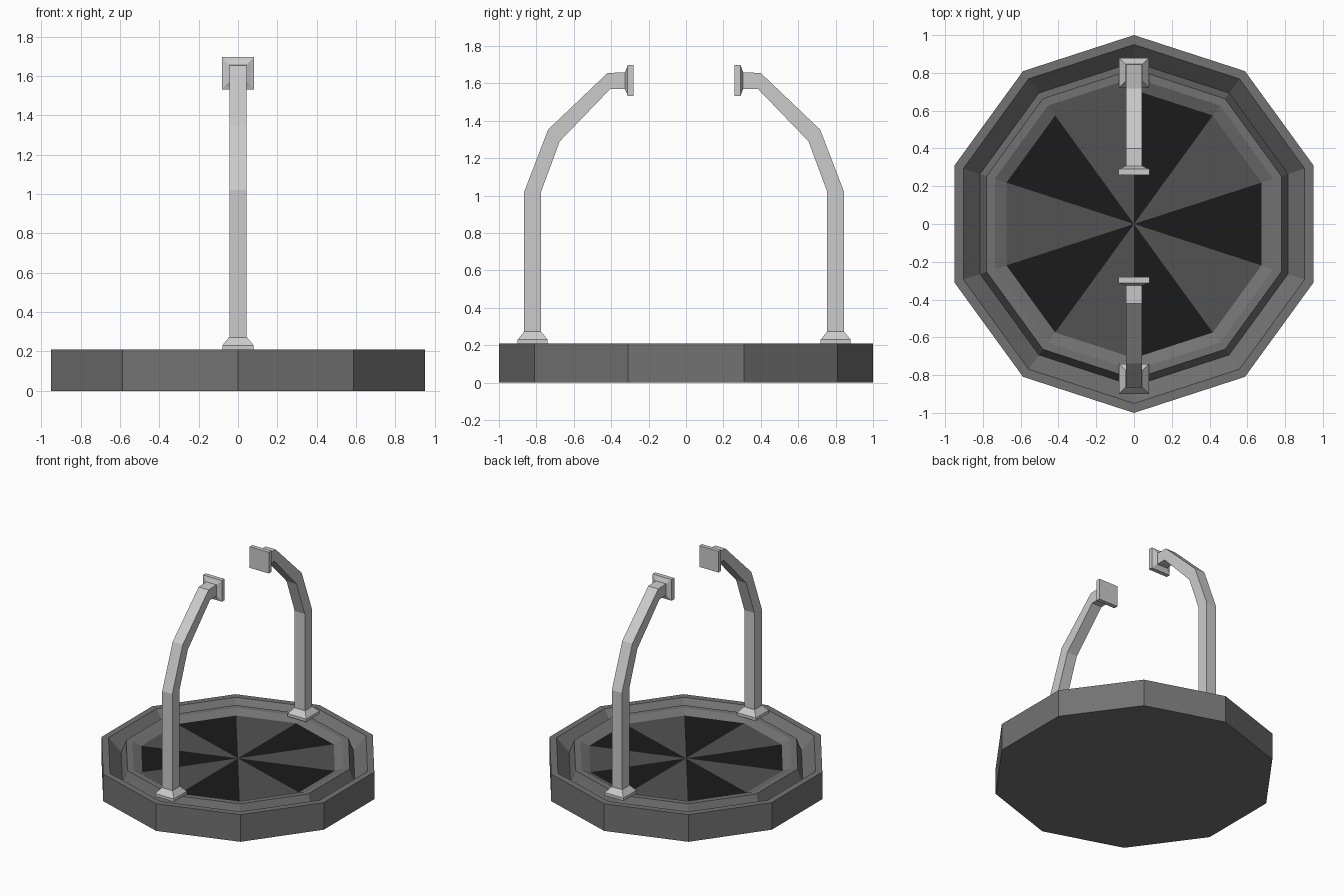
import bpy, bmesh
from math import sin, cos, pi

if "Cube" in bpy.data.objects:
    bpy.data.objects.remove(bpy.data.objects["Cube"])

SIDES = 10
MID_Y = -0.01   # plane the two arms mirror about


def material(name, value):
    m = bpy.data.materials.new(name)
    m.diffuse_color = (value, value, value, 1)
    m.use_nodes = True
    m.node_tree.nodes["Principled BSDF"].inputs["Base Color"].default_value = m.diffuse_color
    return m


def make_object(name, bm, mats=()):
    bmesh.ops.recalc_face_normals(bm, faces=bm.faces)
    me = bpy.data.meshes.new(name)
    bm.to_mesh(me)
    bm.free()
    for m in mats:
        me.materials.append(m)
    ob = bpy.data.objects.new(name, me)
    bpy.context.collection.objects.link(ob)
    return ob


def loft(bm, rings, cap_start=True, cap_end=True):
    """Join rings of equal point count with quads."""
    loops = [[bm.verts.new(p) for p in ring] for ring in rings]
    n = len(loops[0])
    for a, b in zip(loops, loops[1:]):
        for i in range(n):
            j = (i + 1) % n
            bm.faces.new((a[i], a[j], b[j], b[i]))
    if cap_start:
        bm.faces.new(loops[0][::-1])
    if cap_end:
        bm.faces.new(loops[-1])
    return loops


def decagon(r, z):
    return [(r * cos(pi / 2 + 2 * pi * k / SIDES),
             r * sin(pi / 2 + 2 * pi * k / SIDES), z) for k in range(SIDES)]


base_grey = material("base grey", 0.17)
tile_grey = material("tile grey", 0.085)
tile_black = material("tile black", 0.011)

# Ten-sided base: outer wall, rim, groove, inner ring, floor of wedge tiles
profile = [(1.0, 0), (1.0, 0.21), (0.95, 0.21), (0.857, 0.11),
           (0.82, 0.21), (0.775, 0.21), (0.71, 0.18)]
bm = bmesh.new()
loops = loft(bm, [decagon(r, z) for r, z in profile], cap_end=False)
centre = bm.verts.new((0, 0, 0.18))
for k in range(SIDES):
    f = bm.faces.new((loops[-1][k], loops[-1][(k + 1) % SIDES], centre))
    f.material_index = 2 if k % 2 else 1
make_object("platform_base", bm, (base_grey, tile_grey, tile_black))

# Arm outline as (outer point, inner point) pairs of (distance, height)
ARM = [((0.855, 0.25), (0.765, 0.25)), ((0.855, 1.02), (0.765, 1.02)),
       ((0.7275, 1.3525), (0.665, 1.29)), ((0.41, 1.655), (0.395, 1.57)),
       ((0.30, 1.66), (0.30, 1.57))]
W = 0.043

for side, s in (("front", -1), ("back", 1)):
    def y(d):
        return MID_Y + s * d

    # Curved square-section arm
    bm = bmesh.new()
    loft(bm, [[(-W, y(o[0]), o[1]), (W, y(o[0]), o[1]),
               (W, y(i[0]), i[1]), (-W, y(i[0]), i[1])] for o, i in ARM])
    make_object(side + "_arm", bm)

    # Tapered square foot
    bm = bmesh.new()
    loft(bm, [[(u * h, y(0.81) + v * h, z)
               for u, v in ((-1, -1), (1, -1), (1, 1), (-1, 1))]
              for h, z in ((0.08, 0.208), (0.08, 0.23), (0.046, 0.272))])
    make_object(side + "_foot", bm)

    # Square end plate with a tapered back
    bm = bmesh.new()
    loft(bm, [[(u * h, y(d), 1.615 + v * h)
               for u, v in ((-1, -1), (1, -1), (1, 1), (-1, 1))]
              for h, d in ((0.082, 0.27), (0.082, 0.302), (0.066, 0.307), (0.046, 0.316))])
    make_object(side + "_end_plate", bm)
